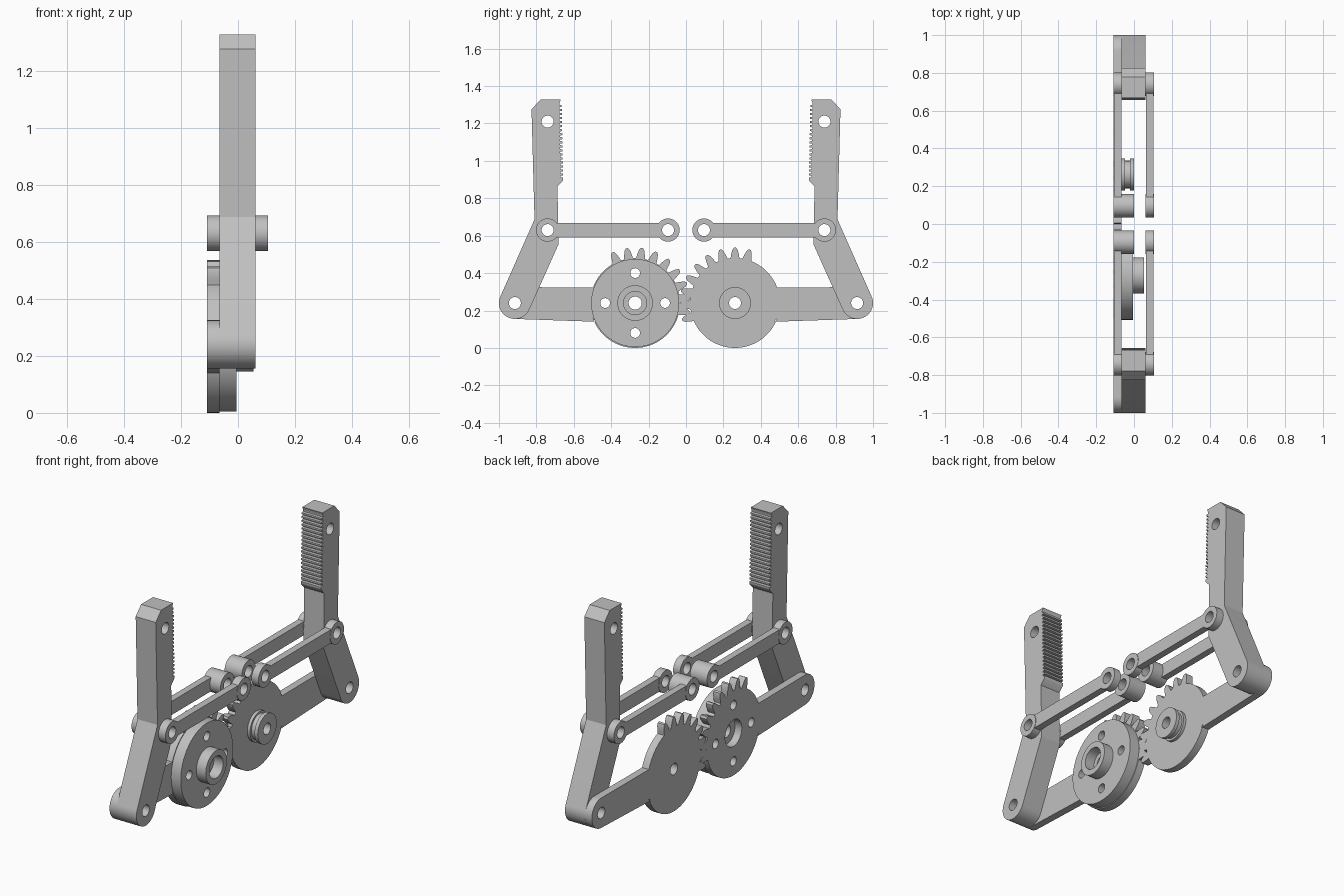
import bpy, bmesh
from math import sin, cos, radians
from mathutils import Matrix

cube = bpy.data.objects.get("Cube")
if cube:
    bpy.data.objects.remove(cube)

grey = bpy.data.materials.new("plain_grey")
grey.use_nodes = True
colour = (0.53, 0.53, 0.53, 1)
grey.diffuse_color = colour
grey.node_tree.nodes["Principled BSDF"].inputs["Base Color"].default_value = colour

# Layer boundaries across the thickness
BACK, INNER, FRONT, OUTER = -0.108, -0.065, 0.061, 0.105
AXLE_Z, LINK_Z = 0.24, 0.63
HOLE = 0.032


def arc(cy, cz, r, start, end, steps):
    angles = [radians(start + (end - start) * i / steps) for i in range(steps + 1)]
    return [(cy + r * cos(a), cz + r * sin(a)) for a in angles]


def circle(cy, cz, r, steps=48):
    return arc(cy, cz, r, 0, 360, steps)[:-1]


def plate(name, loops, x0, x1):
    """Extrude a (y, z) outline with holes from x0 to x1."""
    curve = bpy.data.curves.new(name, "CURVE")
    curve.dimensions = "2D"
    curve.fill_mode = "BOTH"
    curve.extrude = (x1 - x0) / 2
    for loop in loops:
        spline = curve.splines.new("POLY")
        spline.points.add(len(loop) - 1)
        for point, (y, z) in zip(spline.points, loop):
            point.co = (y, z, 0, 1)
        spline.use_cyclic_u = True
    obj = bpy.data.objects.new(name, curve)
    bpy.context.collection.objects.link(obj)
    bpy.ops.object.select_all(action="DESELECT")
    obj.select_set(True)
    bpy.context.view_layer.objects.active = obj
    bpy.ops.object.convert(target="MESH")
    obj = bpy.context.view_layer.objects.active
    # Stand the flat outline up so that its depth runs along x
    turn = Matrix(((0, 0, 1, (x0 + x1) / 2), (1, 0, 0, 0), (0, 1, 0, 0), (0, 0, 0, 1)))
    bm = bmesh.new()
    bm.from_mesh(obj.data)
    bm.transform(turn)
    bmesh.ops.remove_doubles(bm, verts=bm.verts, dist=0.0001)
    bmesh.ops.recalc_face_normals(bm, faces=bm.faces)
    bm.to_mesh(obj.data)
    bm.free()
    obj.data.materials.clear()
    obj.data.materials.append(grey)
    bpy.ops.object.shade_smooth_by_angle(angle=radians(25))
    return obj


def ring(name, cy, cz, r, bore, x0, x1):
    return plate(name, [circle(cy, cz, r), circle(cy, cz, bore)], x0, x1)


def flip(loop, side):
    return [(side * y, z) for y, z in loop]


def gear_outline(centre, first_tooth, pitch):
    """Part-toothed gear with a tapered arm reaching outwards."""
    teeth = [90 + first_tooth + pitch * k for k in range(9)]
    body = 0.24
    polar = [(a, body) for a in range(20, 341, 4)
             if all(abs(a - t) > 6.3 for t in teeth)]
    for t in teeth:
        for half, r in ((5.8, body), (4.4, 0.262), (2.9, 0.284), (1.2, 0.296)):
            polar += [(t - half, r), (t + half, r)]
    outline = [(centre + r * cos(radians(a)), AXLE_Z + r * sin(radians(a)))
               for a, r in sorted(polar)]
    outline += [(centre + 0.21, AXLE_Z - 0.1)]
    outline += arc(0.915, AXLE_Z, 0.085, -90, 90, 20)
    outline += [(centre + 0.21, AXLE_Z + 0.083)]
    return outline


def finger_outline():
    """Bent jaw with a serrated gripping edge."""
    outline = [(0.67, 1.327), (0.778, 1.327), (0.826, 1.276), (0.81, 0.687)]
    outline += arc(0.915, AXLE_Z, 0.085, 23, -156, 24)
    outline += [(0.682, 0.553), (0.687, 0.864), (0.66, 0.892)]
    count, low, high = 19, 0.9, 1.31
    step = (high - low) / count
    for i in range(count):
        z = low + i * step
        y = 0.657 + 0.008 * i / count
        outline += [(y, z), (y, z + step * 0.45),
                    (y + 0.013, z + step * 0.55), (y + 0.013, z + step * 0.95)]
    return outline


# Jaws and parallel links on both sides
for side, label in ((-1, "front"), (1, "rear")):
    loops = [finger_outline(), circle(0.915, AXLE_Z, HOLE),
             circle(0.74, LINK_Z, HOLE), circle(0.74, 1.21, HOLE)]
    plate(label + "_finger", [flip(l, side) for l in loops], INNER, FRONT)

    for x0, x1, face in ((BACK, INNER, "right"), (FRONT, OUTER, "left")):
        name = label + "_" + face + "_link"
        inner_end = 0 if face == "right" else x1
        ring(name + "_outer_eye", side * 0.74, LINK_Z, 0.062, HOLE, x0, x1)
        ring(name + "_inner_eye", side * 0.096, LINK_Z, 0.062, HOLE, x0, inner_end)
        # Bar ends are hollowed to wrap around the eyes
        bar = arc(0.096, LINK_Z, 0.058, -42, 42, 8)
        bar += arc(0.74, LINK_Z, 0.058, 138, 222, 8)
        plate(name + "_bar", [flip(bar, side)], x0 + 0.002, x1 - 0.002)

# Driving gear with its mounting disc and hub
drive_y = 0.272
bolts = [circle(drive_y + dy, AXLE_Z + dz, 0.026, 32)
         for dy, dz in ((0.16, 0), (-0.16, 0), (0, 0.16), (0, -0.16))]
pivot = circle(0.915, AXLE_Z, HOLE)
loops = [gear_outline(drive_y, -24, 15.5), pivot, circle(drive_y, AXLE_Z, 0.075)] + bolts
plate("drive_gear_arm", [flip(l, -1) for l in loops], BACK, INNER)
loops = [circle(drive_y, AXLE_Z, 0.235, 96), circle(drive_y, AXLE_Z, 0.035)] + bolts
plate("drive_disc", [flip(l, -1) for l in loops], INNER, -0.005)
ring("drive_hub", -drive_y, AXLE_Z, 0.095, 0.062, -0.005, 0.054)

# Driven gear with its grooved spacer
idle_y = 0.262
loops = [gear_outline(idle_y, -15.4, 15.4), pivot, circle(idle_y, AXLE_Z, HOLE)]
plate("driven_gear_arm", loops, BACK, INNER)
ring("spacer_base", idle_y, AXLE_Z, 0.085, HOLE, INNER, -0.048)
ring("spacer_groove", idle_y, AXLE_Z, 0.073, HOLE, -0.048, -0.02)
ring("spacer_flange", idle_y, AXLE_Z, 0.085, HOLE, -0.02, 0)
